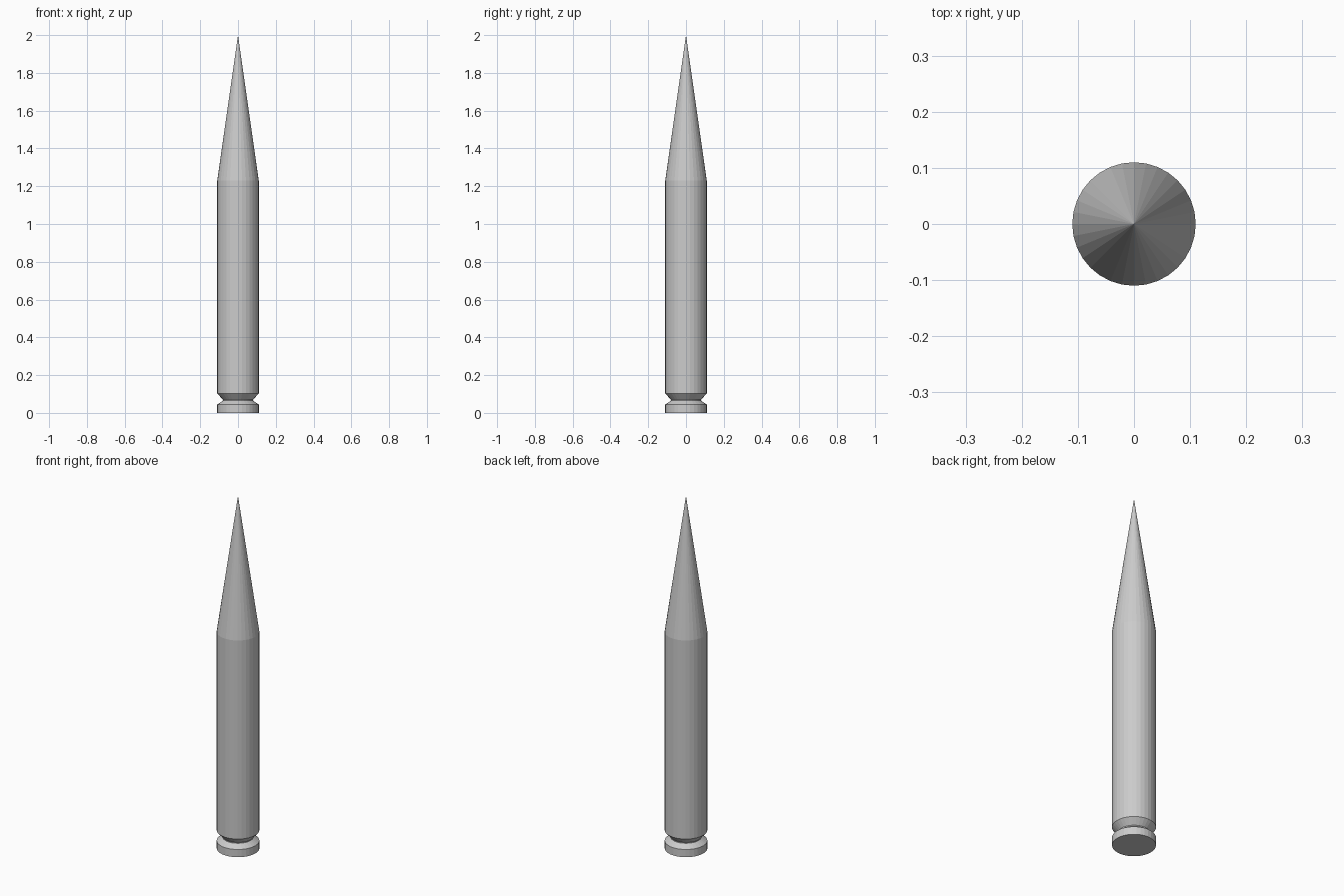
import bpy, bmesh, math

if "Cube" in bpy.data.objects:
    bpy.data.objects.remove(bpy.data.objects["Cube"])

SIDES = 32


def lathe(name, profile):
    """Revolve (radius, height) points around z; zero radius closes to a point."""
    bm = bmesh.new()
    rings = []
    for r, z in profile:
        if r == 0:
            rings.append([bm.verts.new((0, 0, z))] * SIDES)
        else:
            rings.append([bm.verts.new((r * math.cos(2 * math.pi * i / SIDES),
                                        r * math.sin(2 * math.pi * i / SIDES), z))
                          for i in range(SIDES)])
    for low, high in zip(rings, rings[1:]):
        for i in range(SIDES):
            j = (i + 1) % SIDES
            quad = [low[i], low[j], high[j], high[i]]
            bm.faces.new(list(dict.fromkeys(quad)))
    # flat base cap on profiles that start on the ground
    if profile[0][1] == 0:
        bm.faces.new(rings[0][::-1])
    mesh = bpy.data.meshes.new(name)
    bm.to_mesh(mesh)
    bm.free()
    obj = bpy.data.objects.new(name, mesh)
    bpy.context.collection.objects.link(obj)
    return obj


R = 0.11
MOUTH = 1.23

# Case: rim, extractor groove, straight body
lathe("cartridge_case", [(R, 0), (R, 0.044), (0.08, 0.065), (0.08, 0.07),
                         (R, 0.103), (R, MOUTH)])

# Pointed tip
lathe("pointed_tip", [(R, MOUTH), (0, 2.0)])
